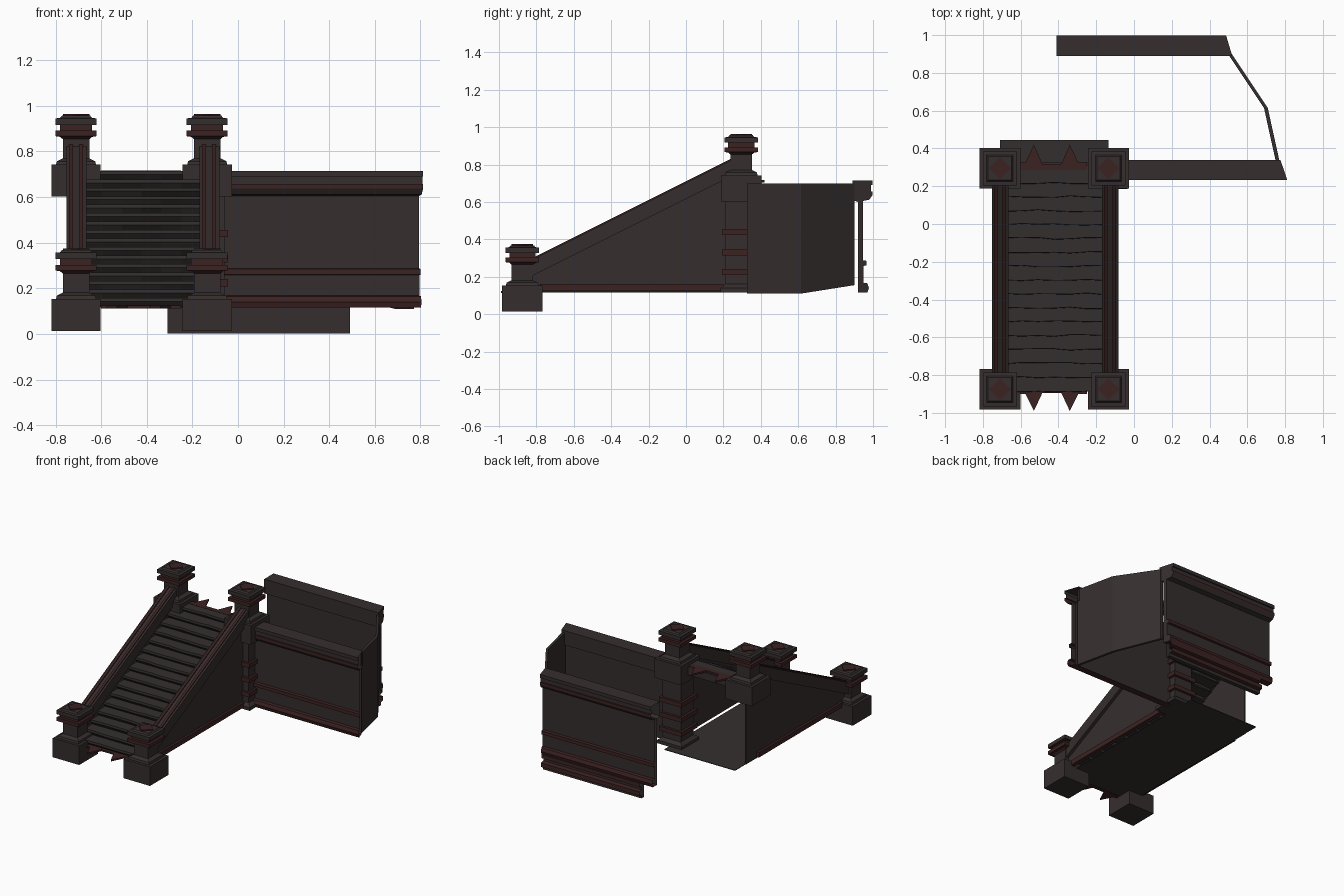
import bpy, bmesh, math, random

if "Cube" in bpy.data.objects:
    bpy.data.objects.remove(bpy.data.objects["Cube"])
random.seed(4)


def material(name, rgb):
    m = bpy.data.materials.new(name)
    m.diffuse_color = (*rgb, 1)
    m.use_nodes = True
    m.node_tree.nodes["Principled BSDF"].inputs["Base Color"].default_value = m.diffuse_color
    return m


STONE = material("dark stone", (0.036, 0.027, 0.027))
RED = material("dark red trim", (0.046, 0.016, 0.016))
STEP = material("step grey", (0.033, 0.028, 0.027))


def build(name, verts, faces, mat=STONE, red=None):
    """Mesh object; red(face centre) picks the trim faces."""
    me = bpy.data.meshes.new(name)
    me.from_pydata(verts, [], faces)
    me.materials.append(mat)
    me.materials.append(RED)
    bm = bmesh.new()
    bm.from_mesh(me)
    bmesh.ops.recalc_face_normals(bm, faces=bm.faces)
    bm.to_mesh(me)
    bm.free()
    if red:
        for p in me.polygons:
            p.material_index = int(red(p.center))
    ob = bpy.data.objects.new(name, me)
    bpy.context.collection.objects.link(ob)
    return ob


def prism(name, a, b, mat=STONE, caps="ab", red=None):
    """Join two matching rings of points; caps names the closed ends."""
    n = len(a)
    faces = [(i, (i + 1) % n, n + (i + 1) % n, n + i) for i in range(n)]
    if "a" in caps:
        faces.append(tuple(range(n)))
    if "b" in caps:
        faces.append(tuple(range(n, 2 * n)))
    return build(name, a + b, faces, mat, red)


def box(name, x0, x1, y0, y1, z0, z1, mat=STONE):
    ring = [(x0, y0), (x1, y0), (x1, y1), (x0, y1)]
    return prism(name, [(x, y, z0) for x, y in ring], [(x, y, z1) for x, y in ring], mat)


def side_prism(name, yz, x0, x1, mat=STONE):
    return prism(name, [(x0, y, z) for y, z in yz], [(x1, y, z) for y, z in yz], mat)


def square_stack(name, cx, cy, z0, profile, red):
    """Square column from (half width, height) pairs."""
    verts, faces = [], []
    for r, h in profile:
        verts += [(cx + sx * r, cy + sy * r, z0 + h) for sx, sy in ((-1, -1), (1, -1), (1, 1), (-1, 1))]
    for k in range(len(profile) - 1):
        faces += [(4 * k + i, 4 * k + (i + 1) % 4, 4 * k + 4 + (i + 1) % 4, 4 * k + 4 + i) for i in range(4)]
    n = len(verts)
    faces += [(0, 1, 2, 3), (n - 4, n - 3, n - 2, n - 1)]
    return build(name, verts, faces, STONE, lambda c: red(c.z - z0))


LX, RX = -0.71, -0.135
FY, BY = -0.875, 0.295

# Four newel posts with ringed caps and a diamond on top
POST = [(.108, 0), (.108, .14), (.088, .14), (.084, .155), (.058, .168), (.058, .252), (.07, .262),
        (.09, .265), (.09, .29), (.07, .29), (.07, .315), (.09, .315), (.09, .343), (.07, .345), (.062, .355)]
for side, cx in (("left", LX), ("right", RX)):
    for end, cy, z0 in (("front", FY, .013), ("back", BY, .602)):
        square_stack(f"{end}_{side}_post", cx, cy, z0, POST, lambda h: .255 < h < .325)
        top = [(cx + .058 * sx, cy + .058 * sy) for sx, sy in ((1, 0), (0, 1), (-1, 0), (0, -1))]
        prism(f"{end}_{side}_diamond", [(x, y, z0 + .354) for x, y in top],
              [(x, y, z0 + .362) for x, y in top], RED)

# Banded pedestal under the back right post
PED = [(.1, .116), (.1, .14), (.075, .16)]
for z in (.225, .33, .44):
    PED += [(.075, z - .016), (.092, z - .016), (.092, z + .016), (.075, z + .016)]
PED += [(.075, .61)]
square_stack("back_right_pedestal", RX, .285, 0, PED,
             lambda h: any(abs(h - z) < .018 for z in (.225, .33, .44)))

# Thin stair panels, sloped rails and their trim
for side, cx, px, s in (("left", LX, -.712, -1), ("right", -.127, -.108, 1)):
    side_prism(f"{side}_panel", [(-.84, .118), (.325, .118), (.325, .7), (.2, .72), (-.84, .2)], px - .003, px + .003)
    side_prism(f"{side}_rail", [(-.83, .2), (.25, .74), (.25, .828), (-.83, .288)], cx - .042, cx + .045)
    for k, dx in (("outer", -.022), ("inner", .022)):
        side_prism(f"{side}_{k}_rail_strip", [(-.83, .288), (.25, .828), (.25, .836), (-.83, .296)],
                   cx + dx - .009, cx + dx + .009, RED)
    x0, x1 = sorted((px, px + s * .02))
    box(f"{side}_base_strip", x0, x1, -.78, .2, .125, .16, RED)

# Worn steps: a folded sheet with uneven nosings
N, COLS = 16, 7
rows = []
for i in range(N):
    y, z = -.88 + i * .0735, .12 + i * .0372
    j = [random.uniform(-.005, .005) for _ in range(COLS)]
    for dy, dz, k in ((.012, 0, 0), (-.006, .022, 1), (-.004, .0372, 1)):
        rows.append([(LX + .03 + (RX - LX - .06) * c / (COLS - 1), y + dy + k * j[c], z + dz)
                     for c in range(COLS)])
rows.append([(x, .31, .7152) for x, _, _ in rows[0]])
build("steps", [p for r in rows for p in r],
      [(r * COLS + c, r * COLS + c + 1, (r + 1) * COLS + c + 1, (r + 1) * COLS + c)
       for r in range(len(rows) - 1) for c in range(COLS - 1)], STEP)
box("stair_floor", LX, RX, -.88, .445, .116, .12, STEP)
box("landing_edge", LX + .03, RX - .03, .3, .325, .65, .705)

# Spiked metal plates at foot and head of the stair
for name, y0, y1, tip, z in (("foot", -.87, -.9, -.99, .112), ("head", .285, .325, .42, .705)):
    plan = [(-.6, y0), (-.6, y1), (-.575, y1), (-.53, tip), (-.485, y1 + (y0 - y1) * .2), (-.385, y1 + (y0 - y1) * .2),
            (-.34, tip), (-.295, y1), (-.25, y1), (-.25, y0)]
    prism(f"{name}_spikes", [(x, y, z) for x, y in plan], [(x, y, z + .012) for x, y in plan], RED)

# Moulded walls: (outward depth, height) profile
WALL = [(0, .715), (.108, .715), (.108, .69), (.098, .69), (.098, .657), (.107, .657), (.107, .637), (.09, .612),
        (.055, .605), (.055, .288), (.075, .285), (.075, .26), (.058, .258), (.058, .168), (.08, .165), (.088, .14),
        (.08, .115), (.03, .115), (.03, .6), (0, .61)]


def trim(c):
    return .635 < c.z < .66 or .257 < c.z < .289 or .113 < c.z < .167


prism("right_wall", [(-.08, .34 - d, z) for d, z in WALL],
      [(.775 + d * .34, .34 - d, z) for d, z in WALL], caps="", red=trim)
prism("back_wall", [(-.41, .89 + d, z) for d, z in WALL],
      [(.52 - d * .3, .89 + d, z) for d, z in WALL], caps="b", red=trim)

# Stepped skirting below the back wall
SKIRT = [(.04, .118), (.085, .118), (.085, .09), (.065, .085), (.065, .065), (.095, .06), (.095, .03),
         (.07, .025), (.07, .003), (.04, .003)]
prism("back_wall_skirting", [(-.31, .89 + d, z) for d, z in SKIRT],
      [(.49, .89 + d, z) for d, z in SKIRT], caps="", red=lambda c: c.y > .955 and c.z > .02)

# Faceted thin wall linking the two moulded walls
path = [(.752, .325, .11), (.688, .615, .11), (.498, .9, .155)]
T = .02
for k in range(2):
    (x0, y0, b0), (x1, y1, b1) = path[k], path[k + 1]
    prism(f"corner_wall_{k + 1}",
          [(x0, y0, b0), (x0 + T, y0, b0), (x0 + T, y0, .698), (x0, y0, .698)],
          [(x1, y1, b1), (x1 + T, y1, b1), (x1 + T, y1, .698), (x1, y1, .698)])
